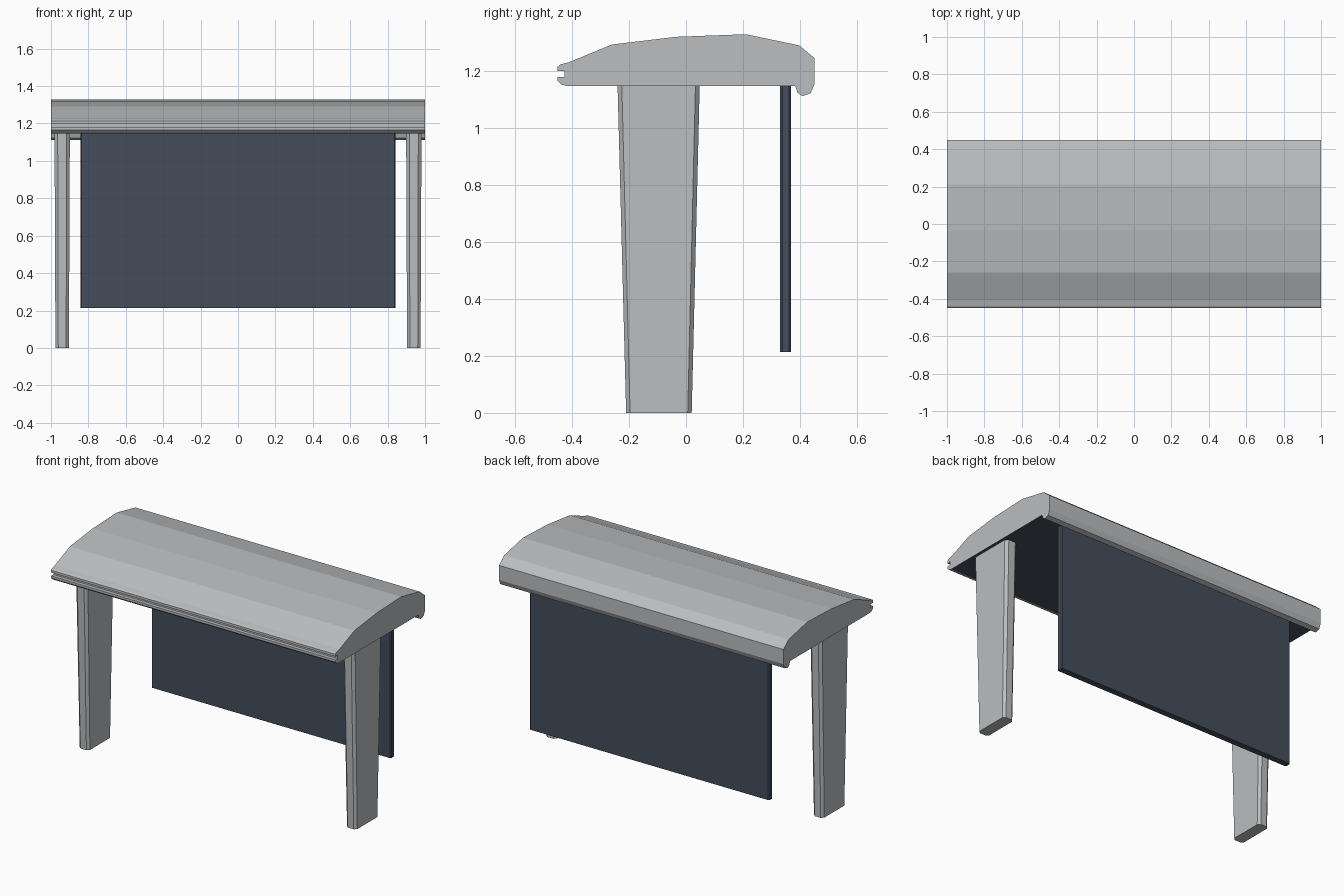
import bpy, bmesh

if "Cube" in bpy.data.objects:
    bpy.data.objects.remove(bpy.data.objects["Cube"])


def material(name, rgb):
    m = bpy.data.materials.new(name)
    m.diffuse_color = (*rgb, 1)
    m.use_nodes = True
    m.node_tree.nodes["Principled BSDF"].inputs["Base Color"].default_value = m.diffuse_color
    return m


GREY = material("light grey metal", (0.50, 0.51, 0.52))
DARK = material("dark slate panel", (0.058, 0.075, 0.105))


def loft(name, ring_a, ring_b, mats):
    """Closed solid between two matching rings of points."""
    bm = bmesh.new()
    a = [bm.verts.new(p) for p in ring_a]
    b = [bm.verts.new(p) for p in ring_b]
    n = len(a)
    for i in range(n):
        j = (i + 1) % n
        bm.faces.new((a[i], a[j], b[j], b[i]))
    bm.faces.new(a[::-1])
    bm.faces.new(b)
    bmesh.ops.recalc_face_normals(bm, faces=bm.faces)
    mesh = bpy.data.meshes.new(name)
    bm.to_mesh(mesh)
    bm.free()
    for m in mats:
        mesh.materials.append(m)
    ob = bpy.data.objects.new(name, mesh)
    bpy.context.collection.objects.link(ob)
    return ob


def chamfered(x0, x1, y0, y1, z, cx, cy):
    """Rectangle with cut corners at height z."""
    return [(x0 + cx, y0, z), (x1 - cx, y0, z), (x1, y0 + cy, z), (x1, y1 - cy, z),
            (x1 - cx, y1, z), (x0 + cx, y1, z), (x0, y1 - cy, z), (x0, y0 + cy, z)]


SOFFIT = 1.146

# Roof: curved profile with grooved front edge and rear drip lip
profile = [(-0.45, 1.214), (-0.441, 1.222), (-0.41, 1.23), (-0.26, 1.292), (-0.035, 1.319),
           (0.21, 1.328), (0.397, 1.289), (0.45, 1.245), (0.45, 1.152),
           (0.437, 1.121), (0.408, 1.111), (0.391, 1.123), (0.383, SOFFIT),
           (-0.415, SOFFIT), (-0.436, 1.151), (-0.45, 1.164), (-0.45, 1.178),
           (-0.427, 1.178), (-0.427, 1.199), (-0.45, 1.199)]
roof = loft("roof", [(-1, y, z) for y, z in profile], [(1, y, z) for y, z in profile],
            [GREY, DARK])
# Dark ceiling on the flat underside
for f in roof.data.polygons:
    if f.normal.z < -0.99 and abs(f.center.z - SOFFIT) < 0.001:
        f.material_index = 1

# Tapered legs with chamfered corners
for side, x in (("left", -0.94), ("right", 0.94)):
    loft(side + "_leg",
         chamfered(x - 0.036, x + 0.036, -0.21, 0.02, 0, 0.015, 0.014),
         chamfered(x - 0.041, x + 0.041, -0.24, 0.048, SOFFIT, 0.017, 0.015), [GREY])

# Hanging rear panel
loft("rear_panel",
     chamfered(-0.843, 0.843, 0.33, 0.369, 0.213, 0.007, 0.008),
     chamfered(-0.843, 0.843, 0.33, 0.369, SOFFIT, 0.007, 0.008), [DARK])
